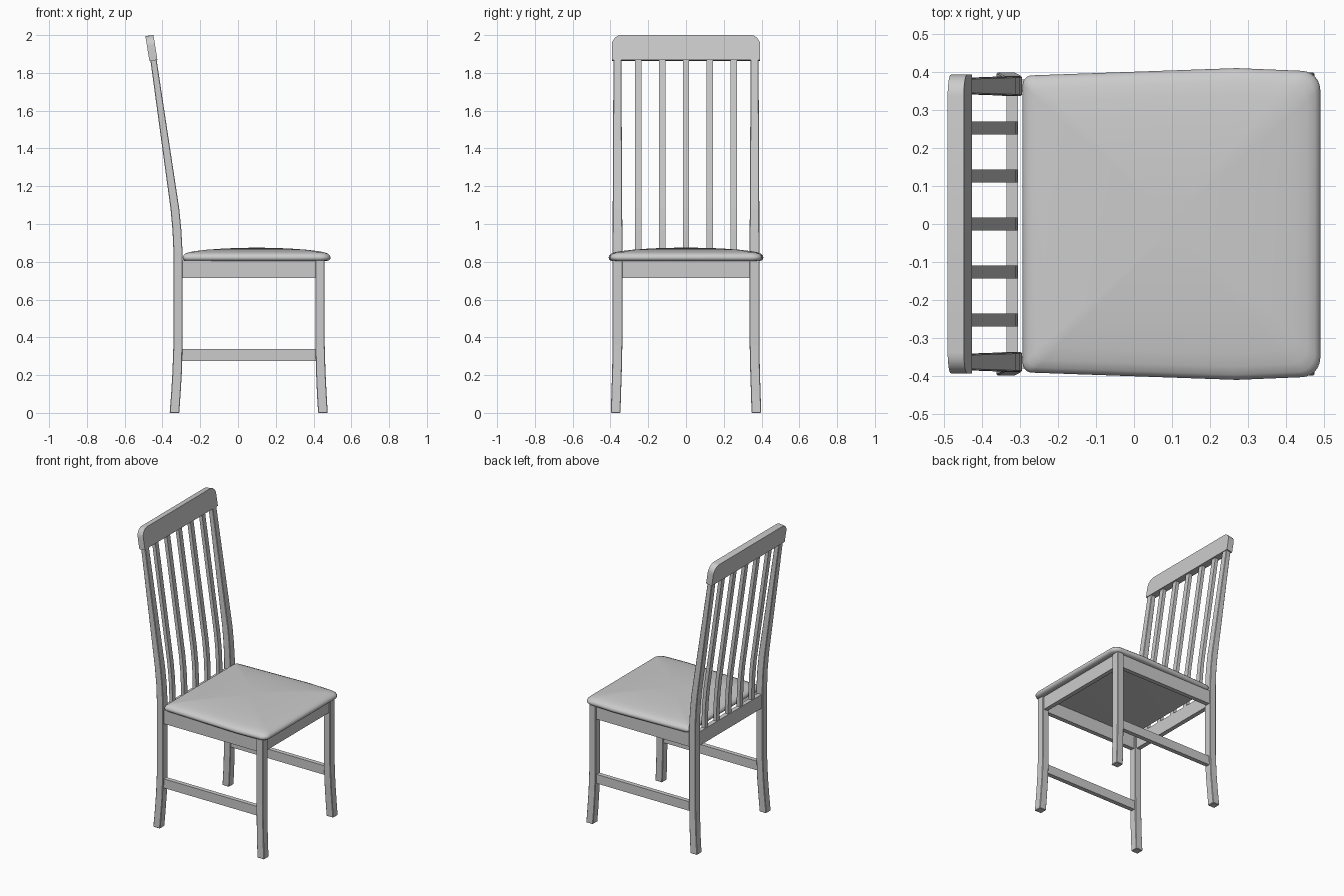
import bpy, bmesh
from math import cos, sin, pi, atan, radians

if "Cube" in bpy.data.objects:
    bpy.data.objects.remove(bpy.data.objects["Cube"])


def make(name, bm, mirror=False, bevel=0.0, smooth=False):
    bmesh.ops.recalc_face_normals(bm, faces=bm.faces[:])
    me = bpy.data.meshes.new(name)
    bm.to_mesh(me)
    bm.free()
    ob = bpy.data.objects.new(name, me)
    bpy.context.collection.objects.link(ob)
    if bevel:
        b = ob.modifiers.new("bevel", 'BEVEL')
        b.width = bevel
        b.segments = 1
        b.limit_method = 'ANGLE'
        b.angle_limit = radians(50)
    if mirror:
        m = ob.modifiers.new("mirror", 'MIRROR')
        m.use_axis = (False, True, False)
    if smooth:
        bpy.ops.object.select_all(action='DESELECT')
        ob.select_set(True)
        bpy.context.view_layer.objects.active = ob
        bpy.ops.object.shade_smooth_by_angle(angle=radians(50))
    return ob


def loft(name, rings, **kw):
    """Skin a stack of closed rings and cap both ends."""
    bm = bmesh.new()
    vs = [[bm.verts.new(p) for p in r] for r in rings]
    n = len(vs[0])
    for a, b in zip(vs, vs[1:]):
        for i in range(n):
            j = (i + 1) % n
            bm.faces.new((a[i], a[j], b[j], b[i]))
    bm.faces.new(vs[0][::-1])
    bm.faces.new(vs[-1])
    return make(name, bm, **kw)


def post(name, sections, **kw):
    """Rectangular post from (z, x0, x1, y0, y1) sections."""
    return loft(name, [[(x0, y0, z), (x1, y0, z), (x1, y1, z), (x0, y1, z)]
                       for z, x0, x1, y0, y1 in sections], **kw)


def box(name, x0, x1, y0, y1, z0, z1, **kw):
    return post(name, [(z0, x0, x1, y0, y1), (z1, x0, x1, y0, y1)], **kw)


def rounded(corners, steps=6):
    """Outline from (x, y, radius, start angle in degrees) corners."""
    pts = []
    for x, y, r, a0 in corners:
        cx = x - r * (1 if x > 0 else -1)
        cy = y - r * (1 if y > 0 else -1)
        for i in range(steps + 1):
            a = radians(a0) + pi / 2 * i / steps
            pts.append((cx + r * cos(a), cy + r * sin(a)))
    return pts


# legs: feet splay out, back legs run up into the leaning backrest
post("back_leg", [(0, -.362, -.311, .347, .398), (.1, -.354, -.304, .344, .395),
                  (.22, -.347, -.297, .340, .391), (.36, -.342, -.294, .337, .389),
                  (.86, -.342, -.294, .337, .389), (.97, -.347, -.300, .337, .388),
                  (1.08, -.357, -.311, .338, .388), (1.89, -.467, -.434, .342, .384)],
     mirror=True, bevel=.003)
post("front_leg", [(0, .424, .475, .347, .398), (.1, .418, .469, .344, .395),
                   (.22, .413, .463, .340, .391), (.36, .410, .459, .337, .389),
                   (.81, .410, .459, .337, .389)], mirror=True, bevel=.003)

# aprons and side stretchers
box("side_apron", -.30, .415, .350, .380, .714, .808, mirror=True)
box("front_apron", .420, .450, -.34, .34, .714, .808)
box("back_apron", -.335, -.305, -.34, .34, .714, .808)
box("side_stretcher", -.30, .415, .348, .378, .275, .337, mirror=True)

# backrest slats follow the curve of the back legs
for i in range(5):
    y = (i - 2) * .126
    post("back_slat", [(z, x - .024, x, y - .017, y + .017) for z, x in
                       [(.80, -.306), (.86, -.306), (.97, -.311), (1.08, -.322), (1.89, -.440)]])

# top rail, rounded upper corners, leaning back
prof = [(-.393, 0), (.393, 0)]
for cy, a0 in ((.338, 0), (-.338, 90)):
    for k in range(7):
        a = radians(a0 + 15 * k)
        prof.append((cy + .055 * cos(a), .079 + .055 * sin(a)))
rail = loft("top_rail", [[(x, y, z) for y, z in prof] for x in (0, .043)], smooth=True)
rail.location = (-.469, 0, 1.862)
rail.rotation_euler = (0, -atan(.16), 0)

# padded seat: rings stepped in from the outline, gently domed
outline = rounded([(.49, .403, .05, 0), (-.293, .391, .025, 90),
                   (-.293, -.391, .025, 180), (.49, -.403, .05, 270)])
outline.insert(7, (.27, .410))
outline.insert(len(outline) - 7, (.27, -.410))
cx, hx, hy = .0985, .3915, .41
levels = [(.030, .804), (.010, .806), (.002, .814), (0, .824), (.004, .834), (.014, .843),
          (.035, .851), (.07, .857), (.13, .864), (.20, .869), (.28, .873), (.36, .8745)]
loft("seat", [[(cx + (x - cx) * (hx - d) / hx, y * (hy - d) / hy, z) for x, y in outline]
              for d, z in levels], smooth=True)
